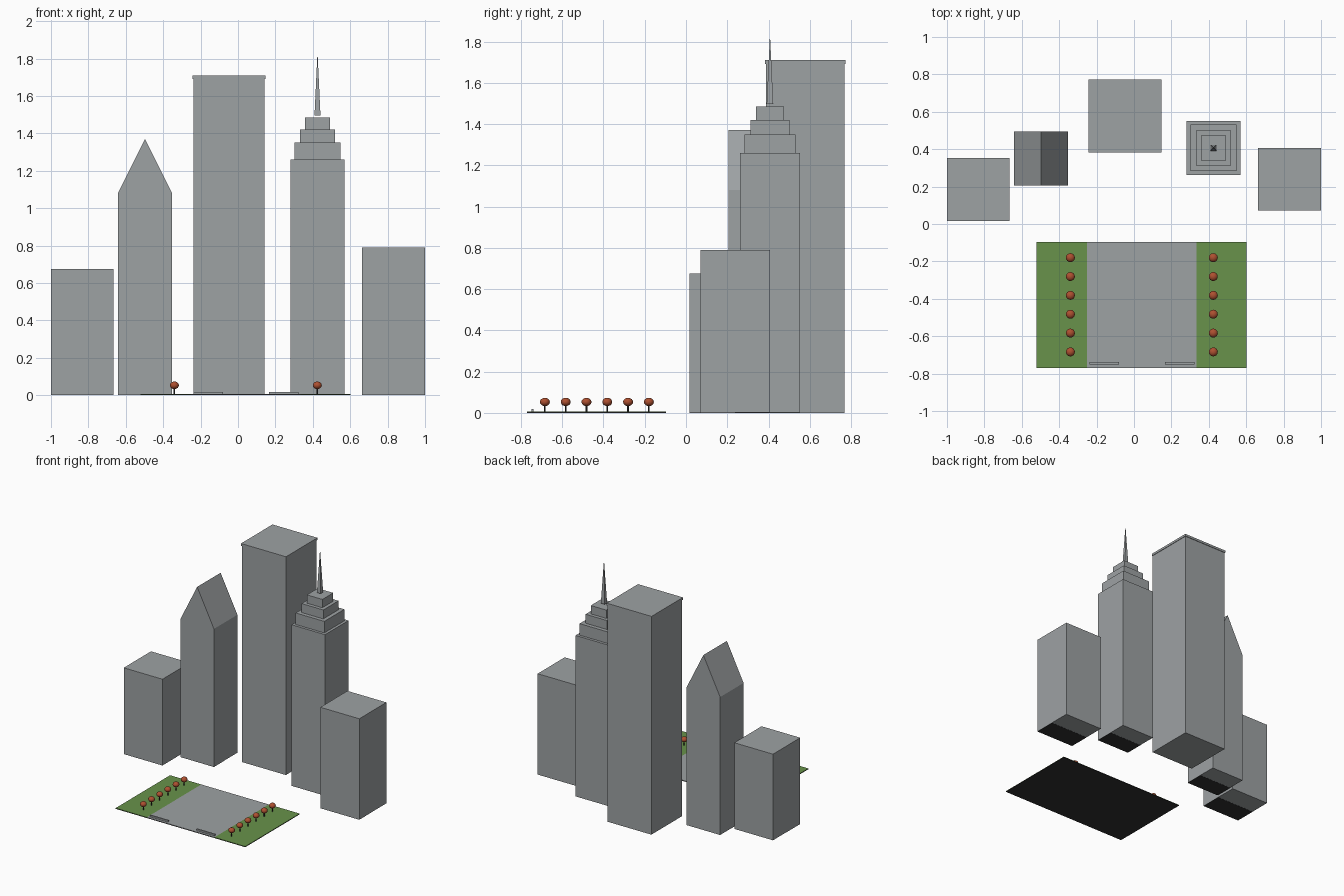
import bpy, bmesh, math

if "Cube" in bpy.data.objects:
    bpy.data.objects.remove(bpy.data.objects["Cube"])


def material(name, rgb):
    m = bpy.data.materials.new(name)
    m.diffuse_color = (*rgb, 1)
    m.use_nodes = True
    m.node_tree.nodes["Principled BSDF"].inputs["Base Color"].default_value = m.diffuse_color
    return m


GREY = material("stone grey", (0.34, 0.36, 0.37))
BLACK = material("charcoal black", (0.03, 0.03, 0.03))
GREEN = material("lawn green", (0.14, 0.29, 0.07))
RUST = material("autumn rust", (0.42, 0.08, 0.03))


def prism(name, outline, y0, y1, mat):
    """Extrude an (x, z) outline from y0 to y1."""
    bm = bmesh.new()
    face = bm.faces.new([bm.verts.new((x, y0, z)) for x, z in outline])
    ext = bmesh.ops.extrude_face_region(bm, geom=[face])["geom"]
    moved = [v for v in ext if isinstance(v, bmesh.types.BMVert)]
    bmesh.ops.translate(bm, verts=moved, vec=(0, y1 - y0, 0))
    bmesh.ops.recalc_face_normals(bm, faces=bm.faces)
    me = bpy.data.meshes.new(name)
    bm.to_mesh(me)
    bm.free()
    me.materials.append(mat)
    ob = bpy.data.objects.new(name, me)
    bpy.context.collection.objects.link(ob)
    return ob


def box(name, x0, x1, y0, y1, z0, z1, mat=GREY):
    return prism(name, [(x0, z0), (x1, z0), (x1, z1), (x0, z1)], y0, y1, mat)


def footing(name, x0, x1, y0, y1):
    """Thin dark plate under the front half of a tower."""
    box(name, x0, x1, y0, (y0 + y1) / 2, 0, 0.002, BLACK)


# Low block towers
box("left_block", -1.0, -0.665, 0.016, 0.353, 0.001, 0.675)
footing("left_block_footing", -1.0, -0.665, 0.016, 0.353)
box("right_block", 0.663, 1.0, 0.071, 0.406, 0.001, 0.79)
footing("right_block_footing", 0.663, 1.0, 0.071, 0.406)

# Gabled tower, ridge running front to back
prism("gabled_tower", [(-0.642, 0.001), (-0.352, 0.001), (-0.352, 1.08),
                       (-0.497, 1.37), (-0.642, 1.08)], 0.205, 0.495, GREY)
footing("gabled_tower_footing", -0.642, -0.352, 0.205, 0.495)

# Tall tower with a slightly wider cap
box("tall_tower", -0.238, 0.143, 0.387, 0.768, 0, 1.692)
box("tall_tower_cap", -0.242, 0.147, 0.383, 0.772, 1.692, 1.71)

# Stepped tower with spire
CX, CY = 0.425, 0.407
z = 0.001
for i, (half, top) in enumerate([(0.145, 1.26), (0.124, 1.35), (0.094, 1.42), (0.067, 1.485)]):
    box(f"stepped_tower_tier_{i + 1}", CX - half, CX + half, CY - half, CY + half, z, top)
    z = top
footing("stepped_tower_footing", CX - 0.145, CX + 0.145, CY - 0.145, CY + 0.145)
bpy.ops.mesh.primitive_cone_add(vertices=4, radius1=0.016 * math.sqrt(2), radius2=0,
                                depth=0.339, location=(CX, CY, 1.4965 + 0.1695),
                                rotation=(0, 0, math.pi / 4))
spire = bpy.context.object
spire.name = "spire"
spire.data.materials.append(GREY)

# Plaza: dark slab, two lawns and a paved middle
Y0, Y1 = -0.77, -0.097
box("plaza_slab", -0.52, 0.602, Y0, Y1, 0, 0.004, BLACK)
box("left_lawn", -0.52, -0.25, Y0, Y1, 0.004, 0.006, GREEN)
box("right_lawn", 0.335, 0.602, Y0, Y1, 0.004, 0.006, GREEN)
box("paving", -0.25, 0.335, Y0, Y1, 0.004, 0.006)

# Low walls at the plaza entrance
box("left_low_wall", -0.238, -0.08, -0.75, -0.738, 0.006, 0.018)
box("right_low_wall", 0.165, 0.323, -0.75, -0.738, 0.006, 0.018)

# Two rows of trees
for side, x in (("left", -0.34), ("right", 0.424)):
    for i in range(6):
        y = -0.18 - 0.1008 * i
        bpy.ops.mesh.primitive_cylinder_add(vertices=8, radius=0.004, depth=0.036,
                                            location=(x, y, 0.024))
        trunk = bpy.context.object
        trunk.name = f"{side}_tree_trunk_{i + 1}"
        trunk.data.materials.append(BLACK)
        bpy.ops.mesh.primitive_uv_sphere_add(segments=16, ring_count=10, radius=0.024,
                                             location=(x, y, 0.053), scale=(1, 1, 0.84))
        crown = bpy.context.object
        crown.name = f"{side}_tree_crown_{i + 1}"
        crown.data.materials.append(RUST)
        bpy.ops.object.shade_smooth_by_angle()
